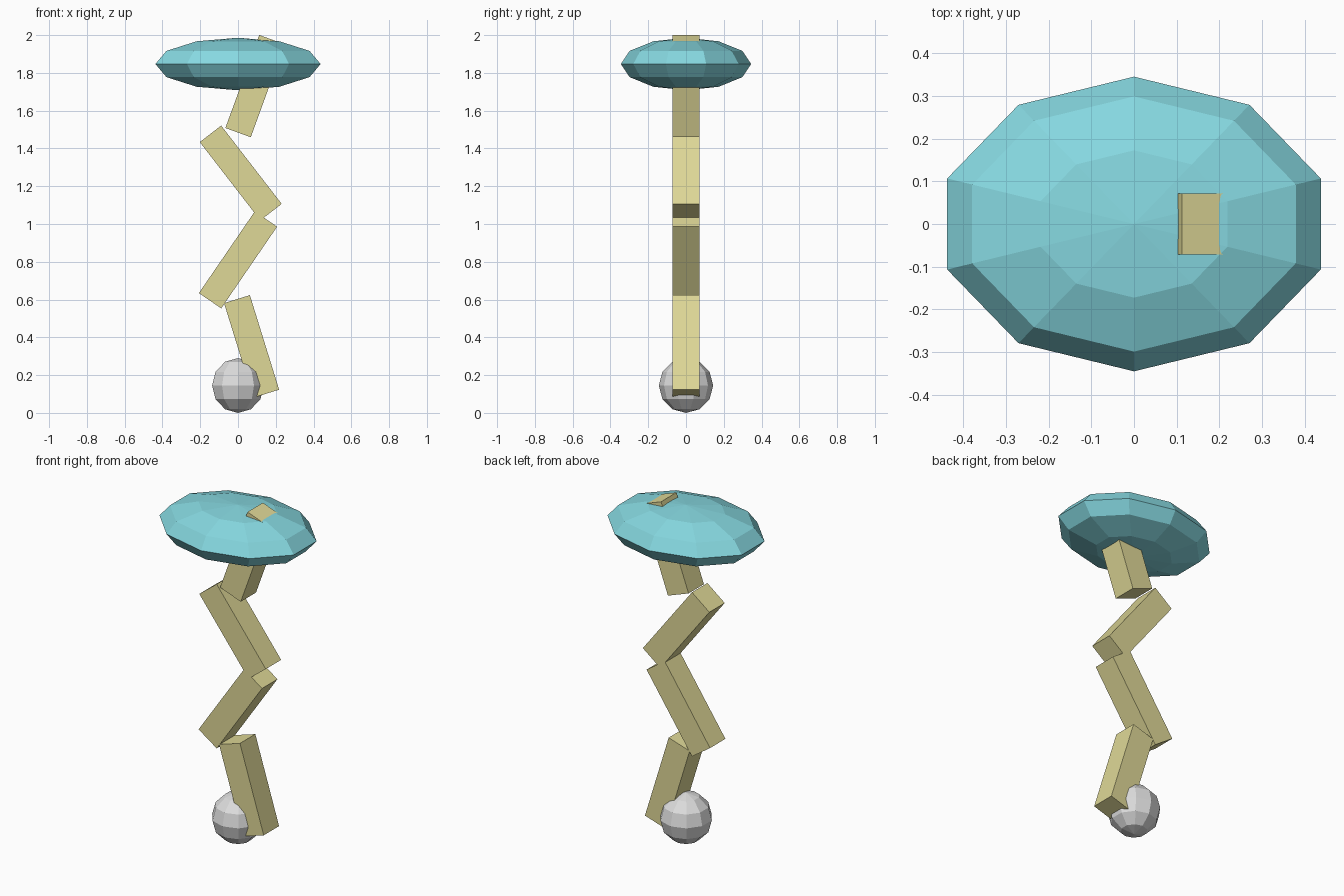
import bpy
from math import radians

cube = bpy.data.objects.get("Cube")
if cube:
    bpy.data.objects.remove(cube, do_unlink=True)


def make_material(name, rgb):
    mat = bpy.data.materials.new(name)
    mat.use_nodes = True
    color = (*rgb, 1.0)
    mat.diffuse_color = color
    mat.node_tree.nodes["Principled BSDF"].inputs["Base Color"].default_value = color
    return mat


def finish(name, mat):
    obj = bpy.context.object
    obj.name = name
    obj.data.name = name
    obj.data.materials.append(mat)
    return obj


def faceted_ball(name, center, radii, mat):
    bpy.ops.mesh.primitive_uv_sphere_add(segments=10, ring_count=6, radius=1, location=center)
    obj = finish(name, mat)
    obj.scale = radii
    return obj


def trunk_block(name, x, z, tilt, mat):
    bpy.ops.mesh.primitive_cube_add(size=1, location=(x, 0, z), rotation=(0, radians(tilt), 0))
    obj = finish(name, mat)
    obj.scale = (0.143, 0.143, 0.524)
    return obj


teal = make_material("teal", (0.24, 0.69, 0.75))
straw = make_material("straw yellow", (0.74, 0.69, 0.31))
grey = make_material("light grey", (0.72, 0.72, 0.72))

# Rounded foot
faceted_ball("base_ball", (0, 0, 0.145), (0.144, 0.144, 0.145), grey)

# Zigzag stem, bottom to top
trunk_block("stem_bottom", 0.072, 0.352, -17.2, straw)
trunk_block("stem_lower_middle", 0.0, 0.81, 34.4, straw)
trunk_block("stem_upper_middle", 0.0145, 1.27, -37.7, straw)
trunk_block("stem_top", 0.09, 1.73, 20, straw)

# Flattened canopy
faceted_ball("canopy", (0, 0, 1.847), (0.46, 0.345, 0.139), teal)
